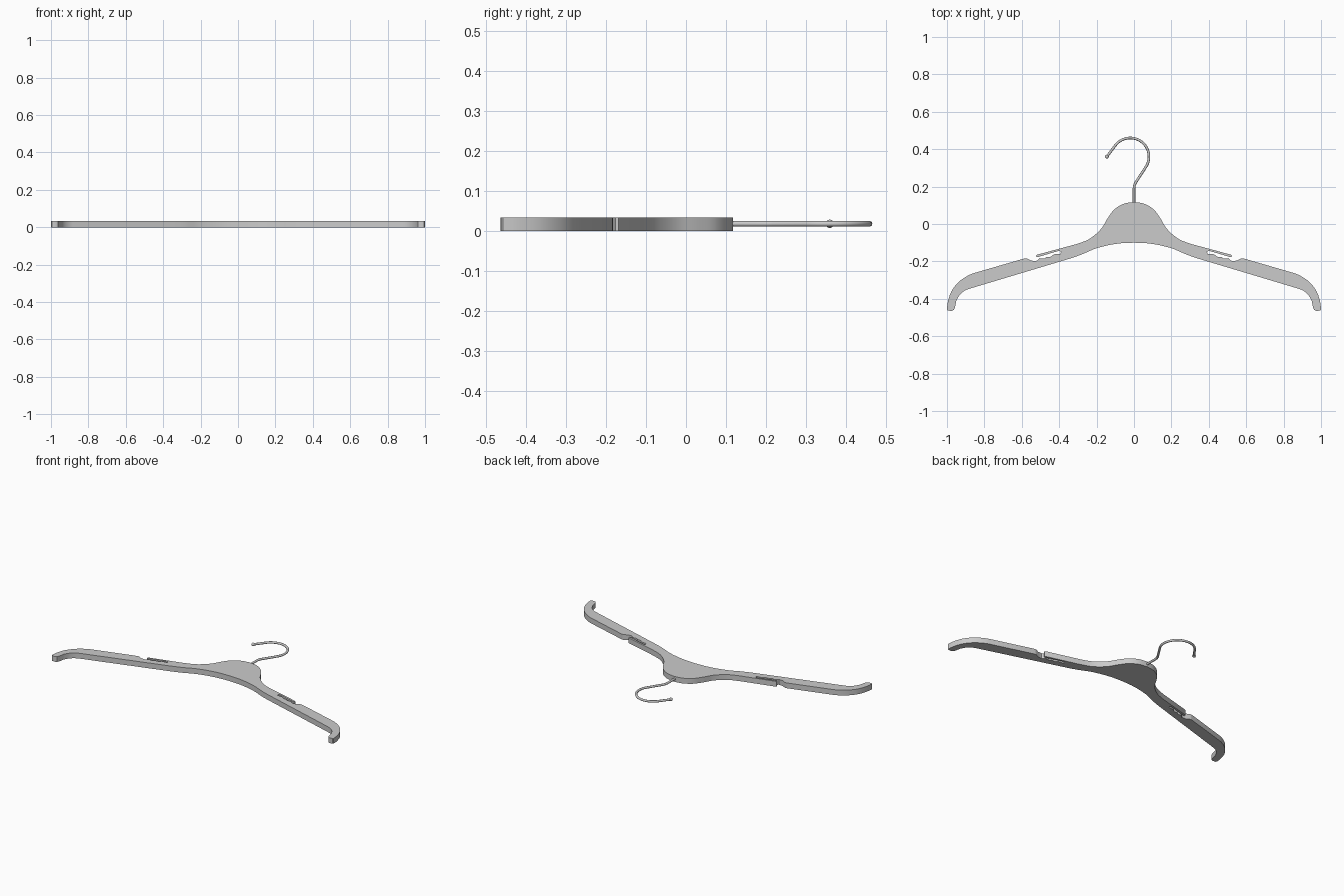
import bpy, bmesh, math
from mathutils import Vector

if "Cube" in bpy.data.objects:
    bpy.data.objects.remove(bpy.data.objects["Cube"])

THICK = 0.034


def spline(pts, n=5):
    """Catmull-Rom curve through the points."""
    p = [Vector(q) for q in pts]
    p = [p[0] * 2 - p[1]] + p + [p[-1] * 2 - p[-2]]
    out = []
    for i in range(1, len(p) - 2):
        a, b, c, d = p[i - 1:i + 3]
        for k in range(n):
            t = k / n
            out.append(0.5 * (2 * b + (c - a) * t + (2 * a - 5 * b + 4 * c - d) * t * t
                              + (3 * b - a - 3 * c + d) * t ** 3))
    return out + [p[-2]]


def smooth(ob, angle=35):
    bpy.ops.object.select_all(action='DESELECT')
    ob.select_set(True)
    bpy.context.view_layer.objects.active = ob
    bpy.ops.object.shade_smooth_by_angle(angle=math.radians(angle))


# Right half outline, from top centre clockwise to bottom centre
dome = [(0, 0.118), (0.055, 0.108), (0.105, 0.078), (0.14, 0.032), (0.17, -0.018),
        (0.205, -0.055), (0.25, -0.086), (0.31, -0.108)]
finger = [(0.518, -0.164), (0.525, -0.169), (0.522, -0.176), (0.515, -0.177)]
slot = [(0.40, -0.143), (0.391, -0.148), (0.393, -0.159), (0.428, -0.162),
        (0.445, -0.175), (0.47, -0.176), (0.478, -0.185), (0.505, -0.183),
        (0.522, -0.198), (0.55, -0.196), (0.572, -0.184), (0.585, -0.184)]
shoulder = [(0.82, -0.252), (0.88, -0.272), (0.935, -0.308), (0.975, -0.358),
            (0.995, -0.415), (1.0, -0.458)]
tip = [(0.995, -0.463), (0.975, -0.465), (0.963, -0.459), (0.957, -0.445)]
under = [(0.95, -0.41), (0.93, -0.377), (0.9, -0.354), (0.86, -0.34)]
belly = [(0.34, -0.184), (0.28, -0.163), (0.21, -0.133), (0.14, -0.114),
         (0.07, -0.103), (0, -0.1)]

half = [Vector(p) for p in spline(dome) + finger + slot + spline(shoulder)
        + tip + spline(under) + spline(belly)]
outline = half + [Vector((-p.x, p.y)) for p in reversed(half[1:-1])]

# Flat hanger body
bm = bmesh.new()
face = bm.faces.new([bm.verts.new((p.x, p.y, 0)) for p in outline])
ext = bmesh.ops.extrude_face_region(bm, geom=[face])
bmesh.ops.translate(bm, vec=(0, 0, THICK),
                    verts=[v for v in ext['geom'] if isinstance(v, bmesh.types.BMVert)])
bmesh.ops.recalc_face_normals(bm, faces=bm.faces)
bmesh.ops.triangulate(bm, faces=[f for f in bm.faces if len(f.verts) > 4])
me = bpy.data.meshes.new("hanger_body")
bm.to_mesh(me)
bm.free()
body = bpy.data.objects.new("hanger_body", me)
bpy.context.collection.objects.link(body)
smooth(body)

# Wire hook: stem, bend, arc and straight end
zc = THICK / 2 + 0.001
ball_at = (-0.145, 0.36)
path = [(0, 0.08), (0, 0.19), (0.002, 0.205), (0.008, 0.22)]
for i in range(29):
    a = math.radians(-36 + i * (145 + 36) / 28)
    path.append((-0.02 + 0.1 * math.cos(a), 0.36 + 0.1 * math.sin(a)))
path.append(ball_at)
cu = bpy.data.curves.new("wire_hook", 'CURVE')
cu.dimensions = '3D'
cu.bevel_depth = 0.007
cu.bevel_resolution = 3
cu.use_fill_caps = True
sp = cu.splines.new('POLY')
sp.points.add(len(path) - 1)
for pt, (x, y) in zip(sp.points, path):
    pt.co = (x, y, zc, 1)
hook = bpy.data.objects.new("wire_hook", cu)
bpy.context.collection.objects.link(hook)
bpy.ops.object.select_all(action='DESELECT')
hook.select_set(True)
bpy.context.view_layer.objects.active = hook
bpy.ops.object.convert(target='MESH')
smooth(bpy.context.object, 50)

# Ball on the hook end
bpy.ops.mesh.primitive_uv_sphere_add(segments=16, ring_count=10, radius=0.0105,
                                     location=(*ball_at, zc))
ball = bpy.context.object
ball.name = "hook_ball"
smooth(ball, 60)
